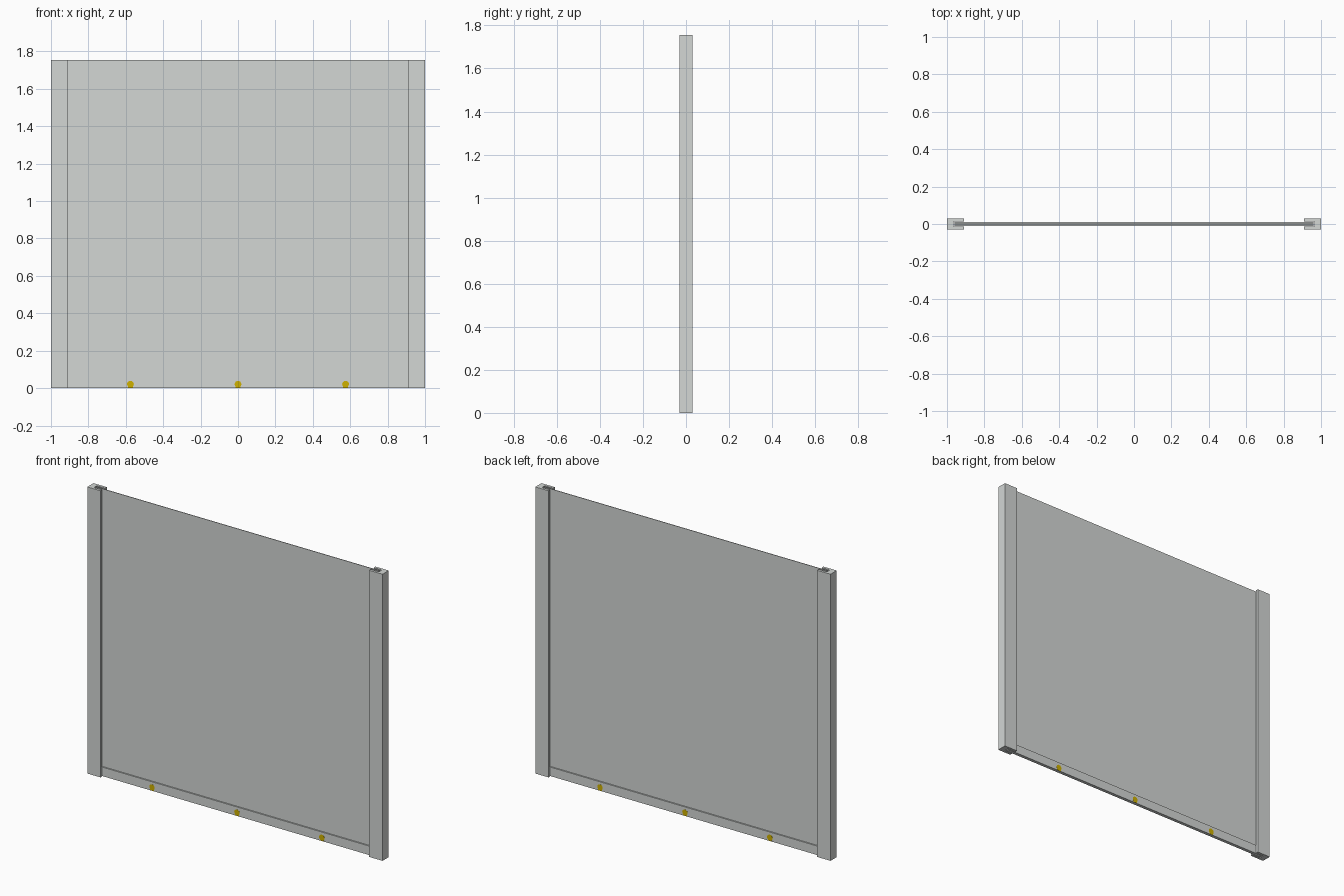
import bpy, bmesh, math

if "Cube" in bpy.data.objects:
    bpy.data.objects.remove(bpy.data.objects["Cube"])

H = 1.755


def material(name, rgb):
    m = bpy.data.materials.new(name)
    m.diffuse_color = (*rgb, 1)
    m.use_nodes = True
    m.node_tree.nodes["Principled BSDF"].inputs["Base Color"].default_value = m.diffuse_color
    return m


GREY = material("galvanised grey", (0.655, 0.68, 0.665))
YELLOW = material("brass yellow", (0.62, 0.44, 0.0))


def prism(name, pts, direction, mat):
    """Extrude a closed outline of 3D points along a vector."""
    bm = bmesh.new()
    face = bm.faces.new([bm.verts.new(p) for p in pts])
    res = bmesh.ops.extrude_face_region(bm, geom=[face])
    moved = [v for v in res["geom"] if isinstance(v, bmesh.types.BMVert)]
    bmesh.ops.translate(bm, verts=moved, vec=direction)
    bmesh.ops.recalc_face_normals(bm, faces=bm.faces)
    me = bpy.data.meshes.new(name)
    bm.to_mesh(me)
    bm.free()
    me.materials.append(mat)
    ob = bpy.data.objects.new(name, me)
    bpy.context.collection.objects.link(ob)
    return ob


def slab(name, hx, hy, z0, z1):
    pts = [(-hx, -hy, z0), (hx, -hy, z0), (hx, hy, z0), (-hx, hy, z0)]
    return prism(name, pts, (0, 0, z1 - z0), GREY)


# Shutter curtain and its thicker bottom bar
slab("shutter_curtain", 0.96, 0.002, 0.055, H)
slab("bottom_bar", 0.96, 0.01, 0.0, 0.055)

# Channel-shaped guide rails with the slot facing inwards
channel = [(0.91, -0.03), (1.0, -0.03), (1.0, 0.03), (0.91, 0.03),
           (0.91, 0.014), (0.965, 0.014), (0.965, -0.014), (0.91, -0.014)]
for side, s in (("left", -1), ("right", 1)):
    prism(side + "_guide_rail", [(s * x, y, 0) for x, y in channel], (0, 0, H), GREY)

# Keyhole-shaped lock plates showing on both faces of the bottom bar
arc = [math.radians(a) for a in range(-45, 226, 15)]
for i, x in enumerate((-0.575, 0, 0.575)):
    outline = [(x - 0.014, -0.0106, 0.001), (x + 0.014, -0.0106, 0.001)]
    outline += [(x + 0.018 * math.cos(a), -0.0106, 0.021 + 0.018 * math.sin(a)) for a in arc]
    prism(f"lock_plate_{i + 1}", outline, (0, 0.0212, 0), YELLOW)
